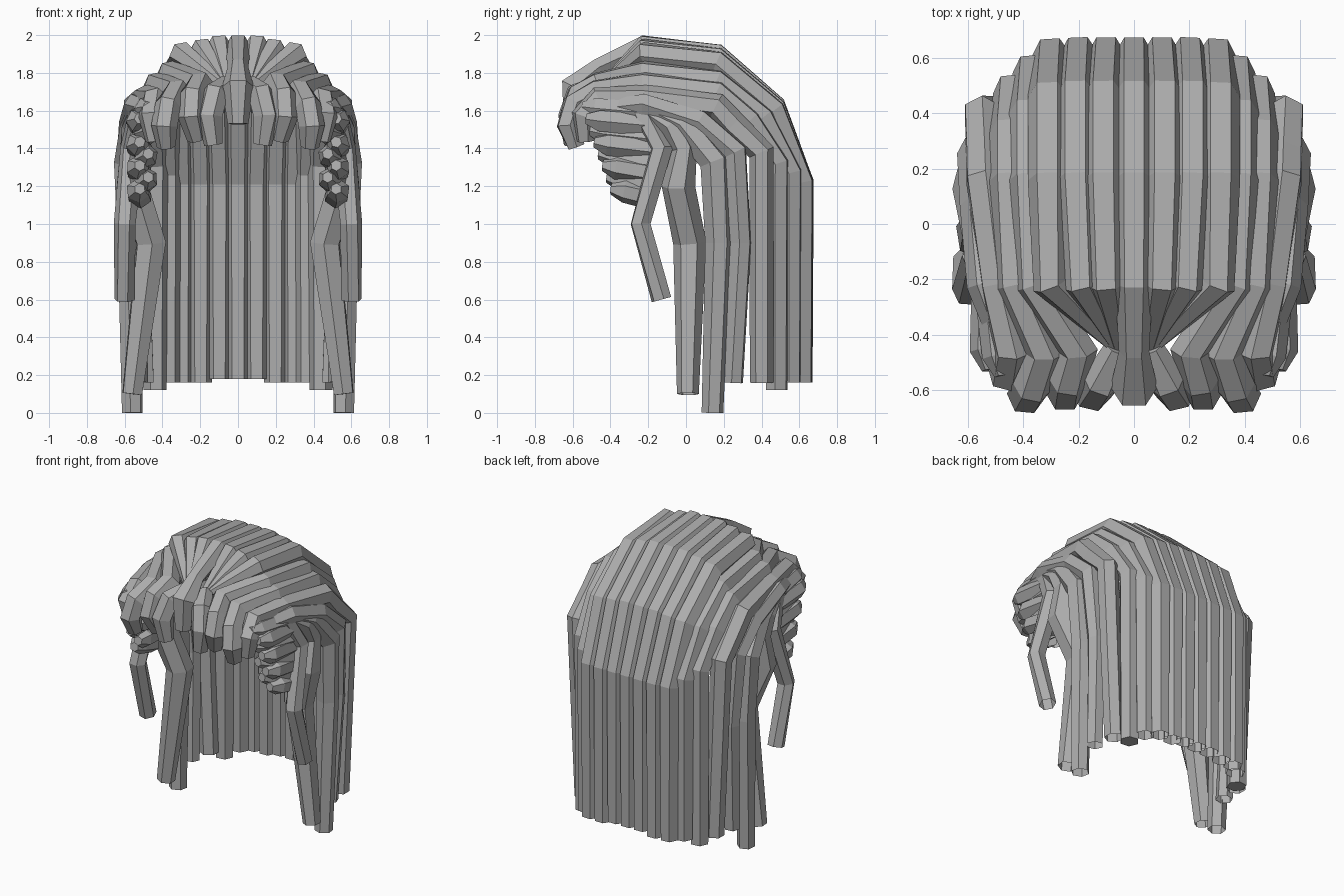
import bpy, bmesh, math
from mathutils import Vector

grey = bpy.data.materials.new("ash_grey")
grey.diffuse_color = (0.42, 0.42, 0.42, 1)


def strand(name, points, radii=0.07, mirror=True, lean=1.0, cap=False):
    """Six-sided lock of hair along a path, one flat side facing outwards."""
    pts = [Vector(p) for p in points]
    n = len(pts)
    if not isinstance(radii, (list, tuple)):
        radii = [radii] * n
    bm = bmesh.new()
    rings = []
    for i, p in enumerate(pts):
        before = (p - pts[i - 1]).normalized() if i else Vector()
        after = (pts[i + 1] - p).normalized() if i < n - 1 else Vector()
        tangent = (before + after).normalized()
        out = p - Vector((0, 0.05, min(p.z - 0.01, 1.2)))
        out.x *= lean
        out = (out - tangent * out.dot(tangent)).normalized()
        side = tangent.cross(out)
        ring = []
        for k in range(6):
            a = k * math.pi / 3
            ring.append(bm.verts.new(p + radii[i] * (side * math.cos(a) + out * math.sin(a))))
        rings.append(ring)
    for r0, r1 in zip(rings, rings[1:]):
        for k in range(6):
            j = (k + 1) % 6
            bm.faces.new((r0[k], r0[j], r1[j], r1[k]))
    bm.faces.new(rings[0][::-1])
    if cap:
        bm.faces.new(rings[-1])
    bmesh.ops.recalc_face_normals(bm, faces=bm.faces)
    mesh = bpy.data.meshes.new(name)
    bm.to_mesh(mesh)
    bm.free()
    mesh.materials.append(grey)
    obj = bpy.data.objects.new(name, mesh)
    bpy.context.collection.objects.link(obj)
    if mirror:
        mod = obj.modifiers.new("mirror", 'MIRROR')
        mod.use_mirror_merge = False
    return obj


# Front ends of the long locks: forelock, three parting roots, three fringe curls (tip first)
parting = [(0.05, -0.46, 1.72)]
fronts = [
    [(0, -0.60, 1.53), (0, -0.59, 1.725), (0, -0.46, 1.83)],
    parting, parting, parting,
    [(0.22, -0.56, 1.45), (0.25, -0.61, 1.57), (0.24, -0.57, 1.68), (0.20, -0.46, 1.74)],
    [(0.38, -0.58, 1.41), (0.39, -0.62, 1.52), (0.37, -0.59, 1.63), (0.32, -0.47, 1.70)],
    [(0.44, -0.53, 1.44), (0.46, -0.54, 1.57), (0.44, -0.46, 1.66)],
]
front_radii = [[0.055, 0.085, 0.055], [0.025], [0.025], [0.025],
               [0.05, 0.07, 0.07, 0.07], [0.05, 0.07, 0.07, 0.07], [0.05, 0.07, 0.07]]

# Long locks: x at crown / middle / back, crown height, knee height, back depth, tip height
columns = [
    (0, 0, 0, 1.94, 1.22, 0.615, 0.18),
    (0.10, 0.11, 0.10, 1.94, 1.22, 0.615, 0.18),
    (0.19, 0.21, 0.20, 1.92, 1.22, 0.615, 0.16),
    (0.30, 0.31, 0.30, 1.90, 1.22, 0.61, 0.16),
    (0.36, 0.38, 0.37, 1.80, 1.27, 0.55, 0.16),
    (0.43, 0.45, 0.44, 1.74, 1.32, 0.48, 0.12),
    (0.49, 0.54, 0.55, 1.67, 1.38, 0.40, 0.16),
]
for i, (xf, xm, xb, z, knee, yb, tip) in enumerate(columns):
    zm = z - 0.05
    strand(f"long_lock_{i}", fronts[i] + [
        (xf, -0.22, z), (xm, 0.16, zm),
        (xm, yb - 0.15, knee + 0.6 * (zm - knee)), (xb, yb, knee),
        (xb - (0.05 if i == 6 else 0), yb, tip)],
        front_radii[i] + [0.068, 0.074, 0.074, 0.07, 0.062], mirror=i > 0,
        lean=0.4 if i == 6 else 0.12, cap=i == 5)

# Short curl beside the forelock
strand("fringe_curl", [(0.06, -0.45, 1.74), (0.12, -0.57, 1.69), (0.15, -0.61, 1.57),
                       (0.13, -0.60, 1.42)], [0.05, 0.07, 0.07, 0.05])

# Side locks hanging in front of the back hair
strand("side_lock_rear", [(0.45, -0.48, 1.60), (0.54, -0.22, 1.63), (0.56, 0.07, 1.54),
                          (0.57, 0.26, 1.38), (0.55, 0.29, 0.9), (0.53, 0.25, 0.16)],
       [0.05, 0.065, 0.07, 0.07, 0.06, 0.055])
strand("side_lock_long", [(0.52, -0.22, 1.62), (0.55, -0.02, 1.53), (0.58, 0.15, 1.33),
                          (0.57, 0.17, 0.9), (0.56, 0.14, 0.0)],
       [0.06, 0.075, 0.08, 0.07, 0.058])
strand("side_lock_front", [(0.51, -0.24, 1.62), (0.55, -0.08, 1.52), (0.56, -0.01, 1.40),
                           (0.56, -0.04, 1.2), (0.46, 0.02, 0.9), (0.56, 0.01, 0.1)],
       [0.06, 0.07, 0.07, 0.09, 0.088, 0.058])
strand("side_tendril", [(0.51, -0.26, 1.64), (0.56, -0.13, 1.40),
                        (0.60, -0.24, 1.0), (0.60, -0.13, 0.6)],
       [0.06, 0.065, 0.058, 0.055])

# Stacked temple curls, stepping back towards the bottom
for i in range(8):
    z = 1.60 - 0.062 * i
    y = -0.55 + 0.022 * i
    x = 0.485 + (0.035 if i % 2 else -0.01)
    strand(f"temple_curl_{i}", [(x, y, z + 0.02), (x + 0.01, y + 0.07, z + 0.01),
                                (0.52, -0.16 - 0.006 * i, z - 0.02)], [0.03, 0.064, 0.066])
